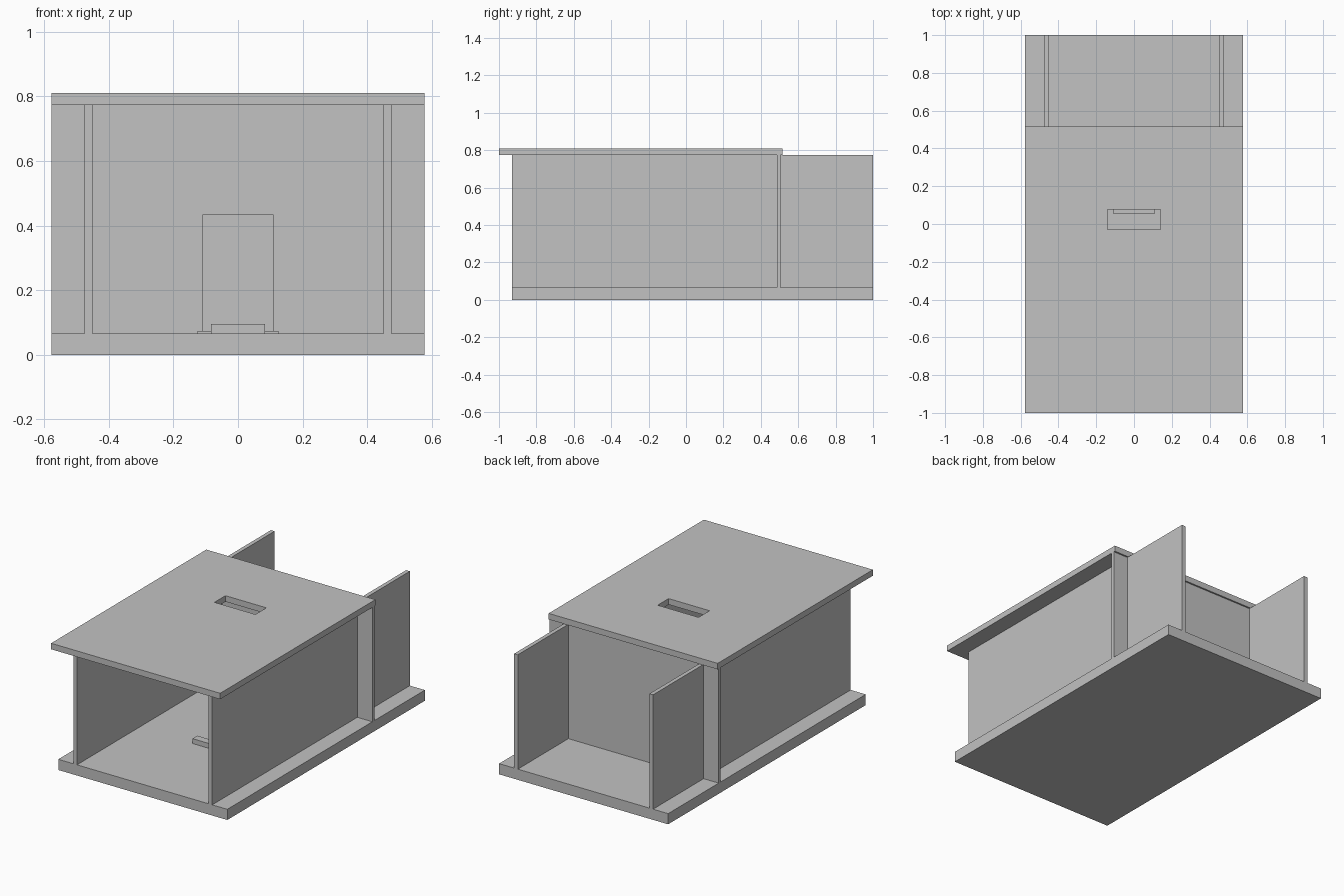
import bpy

cube = bpy.data.objects.get("Cube")
if cube:
    bpy.data.objects.remove(cube, do_unlink=True)

grey = bpy.data.materials.new("plain grey")
grey.use_nodes = True
grey.diffuse_color = (0.54, 0.54, 0.54, 1)
grey.node_tree.nodes["Principled BSDF"].inputs["Base Color"].default_value = grey.diffuse_color


def board(name, x, y, z):
    """Flat board spanning the given (low, high) ranges."""
    spans = (x, y, z)
    bpy.ops.mesh.primitive_cube_add(size=1, location=[(a + b) / 2 for a, b in spans])
    obj = bpy.context.object
    obj.name = name
    obj.scale = [b - a for a, b in spans]
    bpy.ops.object.transform_apply(location=False, rotation=False, scale=True)
    obj.data.materials.append(grey)
    return obj


HALF = 0.578          # half width of floor and roof
FLOOR = 0.066         # top of the floor
WALL_TOP = 0.773
FRONT, BACK = -0.93, 1.0

# Floor and the two long side walls
board("floor", (-HALF, HALF), (FRONT, BACK), (0, FLOOR))
for name, side in (("left_wall", 1), ("right_wall", -1)):
    x = sorted((side * 0.45, side * 0.475))
    board(name, x, (FRONT, BACK), (FLOOR, WALL_TOP))

# Sliding partition across the full width
board("partition", (-HALF, HALF), (0.487, 0.506), (FLOOR, WALL_TOP))

# Roof with a slot cut through it
roof = board("roof", (-HALF, HALF), (-1.0, 0.516), (WALL_TOP, 0.81))
cutter = board("slot_cutter", (-0.14, 0.14), (-0.03, 0.077), (0.7, 0.9))
cutter.hide_render = True
cut = roof.modifiers.new("slot", "BOOLEAN")
cut.operation = "DIFFERENCE"
cut.solver = "EXACT"
cut.object = cutter
bpy.context.view_layer.objects.active = roof
bpy.ops.object.modifier_apply(modifier=cut.name)
bpy.data.objects.remove(cutter, do_unlink=True)

# Upright panel below the slot, with the low pieces in front of it
board("upright_panel", (-0.11, 0.11), (0.055, 0.077), (FLOOR, 0.434))
board("floor_plate", (-0.125, 0.125), (-0.09, -0.035), (FLOOR, 0.074))
board("floor_block", (-0.083, 0.083), (-0.327, -0.28), (FLOOR, 0.096))
